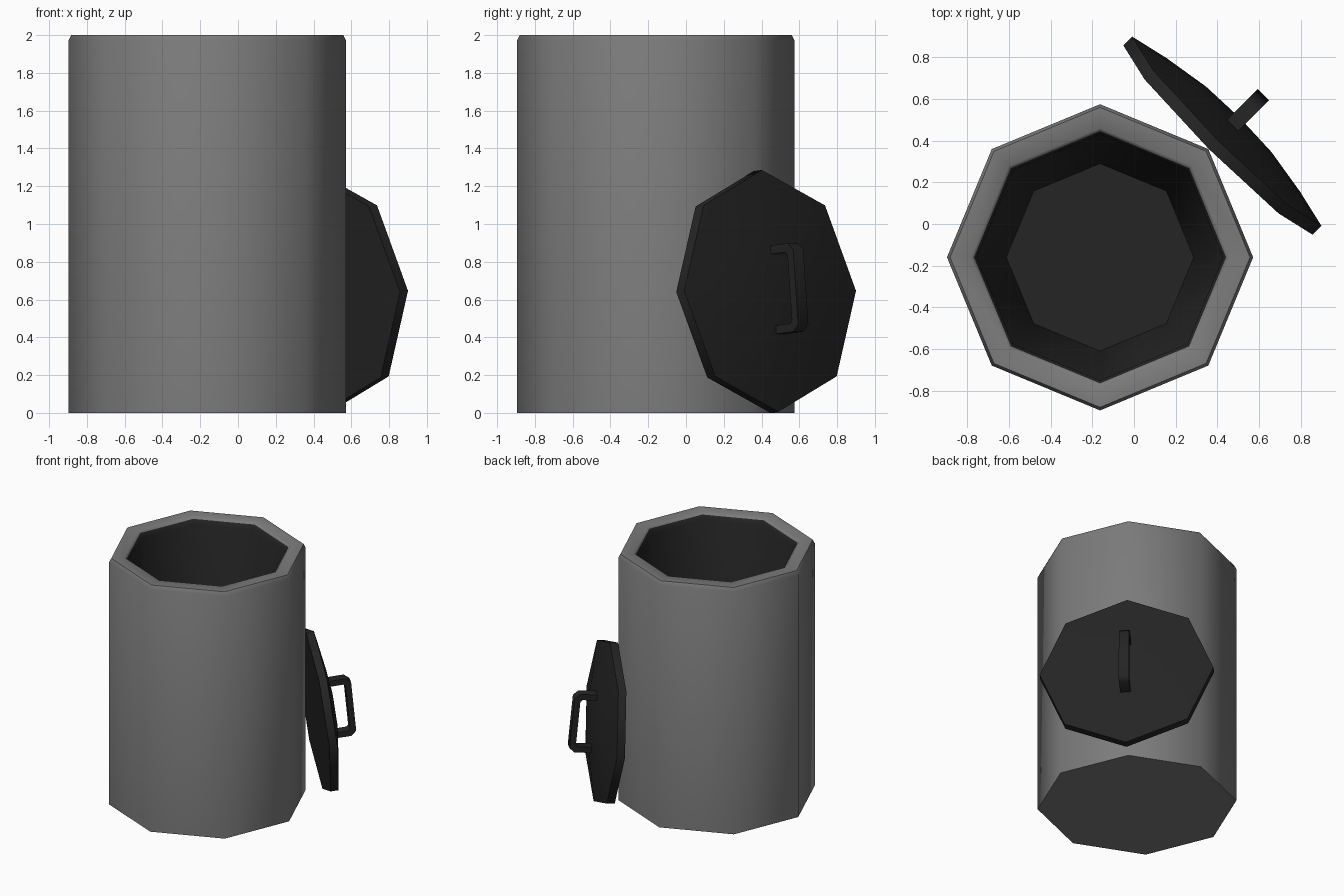
import bpy, bmesh, math
from mathutils import Matrix, Vector

if "Cube" in bpy.data.objects:
    bpy.data.objects.remove(bpy.data.objects["Cube"])


def material(name, c):
    m = bpy.data.materials.new(name)
    m.diffuse_color = (c, c, c, 1)
    m.use_nodes = True
    m.node_tree.nodes["Principled BSDF"].inputs["Base Color"].default_value = m.diffuse_color
    return m


grey = material("grey_metal", 0.2)
black = material("black_metal", 0.018)


def finish(name, bm, mats, matrix):
    bmesh.ops.remove_doubles(bm, verts=bm.verts, dist=1e-5)
    bmesh.ops.recalc_face_normals(bm, faces=bm.faces)
    mesh = bpy.data.meshes.new(name)
    bm.to_mesh(mesh)
    bm.free()
    for m in mats:
        mesh.materials.append(m)
    ob = bpy.data.objects.new(name, mesh)
    ob.matrix_world = matrix
    bpy.context.collection.objects.link(ob)
    bpy.ops.object.select_all(action='DESELECT')
    ob.select_set(True)
    bpy.context.view_layer.objects.active = ob
    bpy.ops.object.shade_smooth_by_angle(angle=math.radians(50))
    return ob


def lathe(name, profile, mats, matrix, dark_from=99, sides=8):
    """Spin (radius, height) points; segments from dark_from on use material 1."""
    bm = bmesh.new()
    rings = []
    for r, z in profile:
        if r == 0:
            rings.append([bm.verts.new((0, 0, z))] * sides)
        else:
            rings.append([bm.verts.new((r * math.cos(a), r * math.sin(a), z))
                          for a in (i * math.tau / sides for i in range(sides))])
    for k, (lo, hi) in enumerate(zip(rings, rings[1:])):
        for i in range(sides):
            j = (i + 1) % sides
            quad = list(dict.fromkeys((lo[i], lo[j], hi[j], hi[i])))
            bm.faces.new(quad).material_index = int(k >= dark_from)
    return finish(name, bm, mats, matrix)


# Open octagonal bin: outer wall, bevelled rim, dark tapering inside
lathe("bin_body",
      [(0, 0), (0.735, 0), (0.735, 1.97), (0.72, 2.0), (0.62, 2.0), (0.605, 1.985),
       (0.59, 1.95), (0.45, 0.12), (0, 0.12)],
      [grey, black], Matrix.Translation((-0.163, -0.16, 0)), dark_from=5)

# Frame of the leaning lid: N faces out and slightly up, V runs up the lid
tilt = math.radians(5.5)
out = Vector((1, 1, 0)).normalized()
up = Vector((0, 0, 1))
N = out * math.cos(tilt) + up * math.sin(tilt)
V = up * math.cos(tilt) - out * math.sin(tilt)
T = V.cross(N)
centre = out * 0.60 + up * 0.643
lid_frame = Matrix.Translation(centre) @ Matrix((T, V, N)).transposed().to_4x4()

# Lid: flat back, thin rim, low dome
lathe("lid", [(0, -0.03), (0.643, -0.03), (0.643, 0.03), (0.315, 0.09), (0, 0.1)],
      [black], lid_frame)

# Handle: chamfered bracket swept across its width
outer = [(-0.235, 0.06), (-0.235, 0.22), (-0.2, 0.26), (0.2, 0.26), (0.235, 0.22), (0.235, 0.06)]
inner = [(-0.19, 0.06), (-0.19, 0.2), (-0.175, 0.215), (0.175, 0.215), (0.19, 0.2), (0.19, 0.06)]
bm = bmesh.new()
rings = [[bm.verts.new(p) for p in ((-0.038, o[0], o[1]), (0.038, o[0], o[1]),
                                    (0.038, i[0], i[1]), (-0.038, i[0], i[1]))]
         for o, i in zip(outer, inner)]
for a, b in zip(rings, rings[1:]):
    for k in range(4):
        j = (k + 1) % 4
        bm.faces.new((a[k], a[j], b[j], b[k]))
bm.faces.new(rings[0])
bm.faces.new(rings[-1])
finish("lid_handle", bm, [black], lid_frame)
